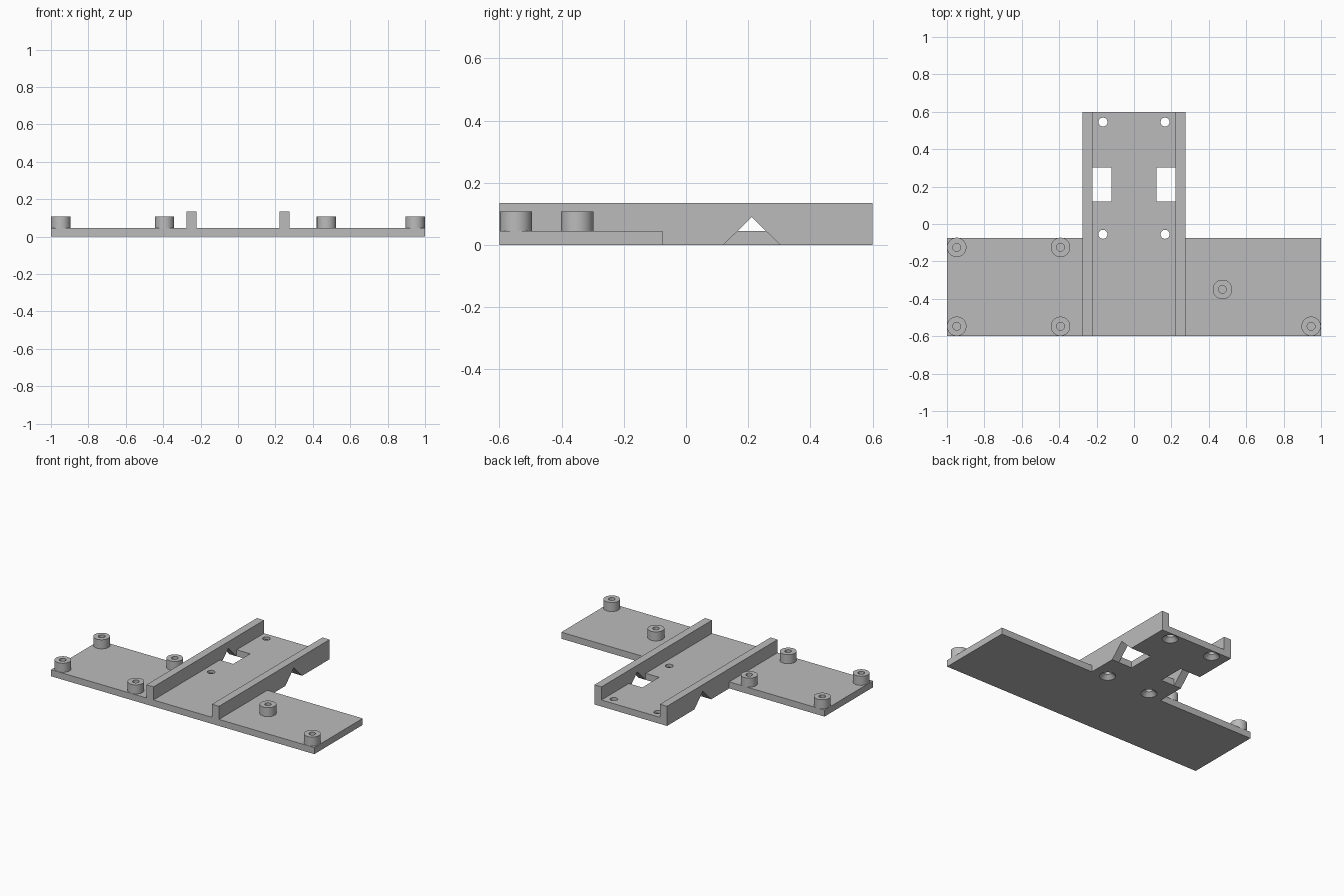
import bpy, bmesh, math
from mathutils import Matrix

if "Cube" in bpy.data.objects:
    bpy.data.objects.remove(bpy.data.objects["Cube"])

PLATE, RAIL, POST = 0.045, 0.135, 0.107

grey = bpy.data.materials.new("plain grey")
grey.use_nodes = True
colour = (0.5, 0.5, 0.5, 1)
grey.diffuse_color = colour
grey.node_tree.nodes["Principled BSDF"].inputs["Base Color"].default_value = colour


def finish(name, bm):
    bmesh.ops.recalc_face_normals(bm, faces=bm.faces)
    mesh = bpy.data.meshes.new(name)
    bm.to_mesh(mesh)
    bm.free()
    mesh.materials.append(grey)
    ob = bpy.data.objects.new(name, mesh)
    bpy.context.collection.objects.link(ob)
    return ob


def prism(name, outline, offset):
    """Extrude a closed outline along an offset."""
    bm = bmesh.new()
    face = bm.faces.new([bm.verts.new(p) for p in outline])
    out = bmesh.ops.extrude_face_region(bm, geom=[face])
    bmesh.ops.translate(bm, vec=offset,
                        verts=[v for v in out["geom"] if isinstance(v, bmesh.types.BMVert)])
    return finish(name, bm)


def box(name, x0, x1, y0, y1, z0, z1):
    return prism(name, [(x0, y0, z0), (x1, y0, z0), (x1, y1, z0), (x0, y1, z0)], (0, 0, z1 - z0))


def lathe(name, profile, x, y, closed=False):
    """Spin an (r, z) profile about a vertical axis at x, y."""
    bm = bmesh.new()
    verts = [bm.verts.new((r, 0, z)) for r, z in profile]
    pairs = list(zip(verts, verts[1:] + verts[:1] if closed else verts[1:]))
    edges = [bm.edges.new(p) for p in pairs]
    bmesh.ops.spin(bm, geom=verts + edges, axis=(0, 0, 1), cent=(0, 0, 0),
                   angle=math.tau, steps=40, use_duplicate=False)
    bmesh.ops.remove_doubles(bm, verts=bm.verts, dist=0.0005)
    bmesh.ops.transform(bm, matrix=Matrix.Translation((x, y, 0)), verts=bm.verts)
    return finish(name, bm)


def combine(target, tool, operation):
    mod = target.modifiers.new(operation, "BOOLEAN")
    mod.operation, mod.solver, mod.object = operation, "EXACT", tool
    bpy.context.view_layer.objects.active = target
    bpy.ops.object.modifier_apply(modifier=mod.name)
    bpy.data.objects.remove(tool)


def smooth(ob):
    bpy.ops.object.select_all(action="DESELECT")
    ob.select_set(True)
    bpy.context.view_layer.objects.active = ob
    bpy.ops.object.shade_smooth_by_angle(angle=math.radians(30))


# T-shaped base plate
tee = [(-1, -0.6), (1, -0.6), (1, -0.075), (0.25, -0.075),
       (0.25, 0.6), (-0.25, 0.6), (-0.25, -0.075), (-1, -0.075)]
base = prism("base_plate", [(x, y, 0) for x, y in tee], (0, 0, PLATE))

# Rails along both sides of the stem
for s in (-1, 1):
    x0, x1 = sorted((s * 0.222, s * 0.276))
    combine(base, box("rail", x0, x1, -0.6, 0.6, 0, RAIL), "UNION")

# Side windows, rail notches and countersunk screw holes
for s in (-1, 1):
    x0, x1 = sorted((s * 0.12, s * 0.222))
    combine(base, box("window_cutter", x0, x1, 0.12, 0.303, -0.1, PLATE + 0.01), "DIFFERENCE")
    x0, x1 = sorted((s * 0.21, s * 0.4))
    notch = [(x0, 0.11, -0.01), (x0, 0.313, -0.01), (x0, 0.2115, 0.09)]
    combine(base, prism("notch_cutter", notch, (x1 - x0, 0, 0)), "DIFFERENCE")
    for y in (-0.055, 0.545):
        sink = [(0, -0.01), (0.06, -0.01), (0.024, 0.026), (0.024, 0.1), (0, 0.1)]
        combine(base, lathe("screw_cutter", sink, s * 0.166, y), "DIFFERENCE")
smooth(base)

# Hollow mounting posts
spots = [(-0.948, -0.125), (-0.393, -0.125), (-0.948, -0.547),
         (-0.393, -0.547), (0.473, -0.35), (0.947, -0.547)]
ring = [(0.021, PLATE), (0.052, PLATE), (0.052, POST), (0.021, POST)]
for i, (x, y) in enumerate(spots, 1):
    smooth(lathe(f"mounting_post_{i}", ring, x, y, closed=True))
